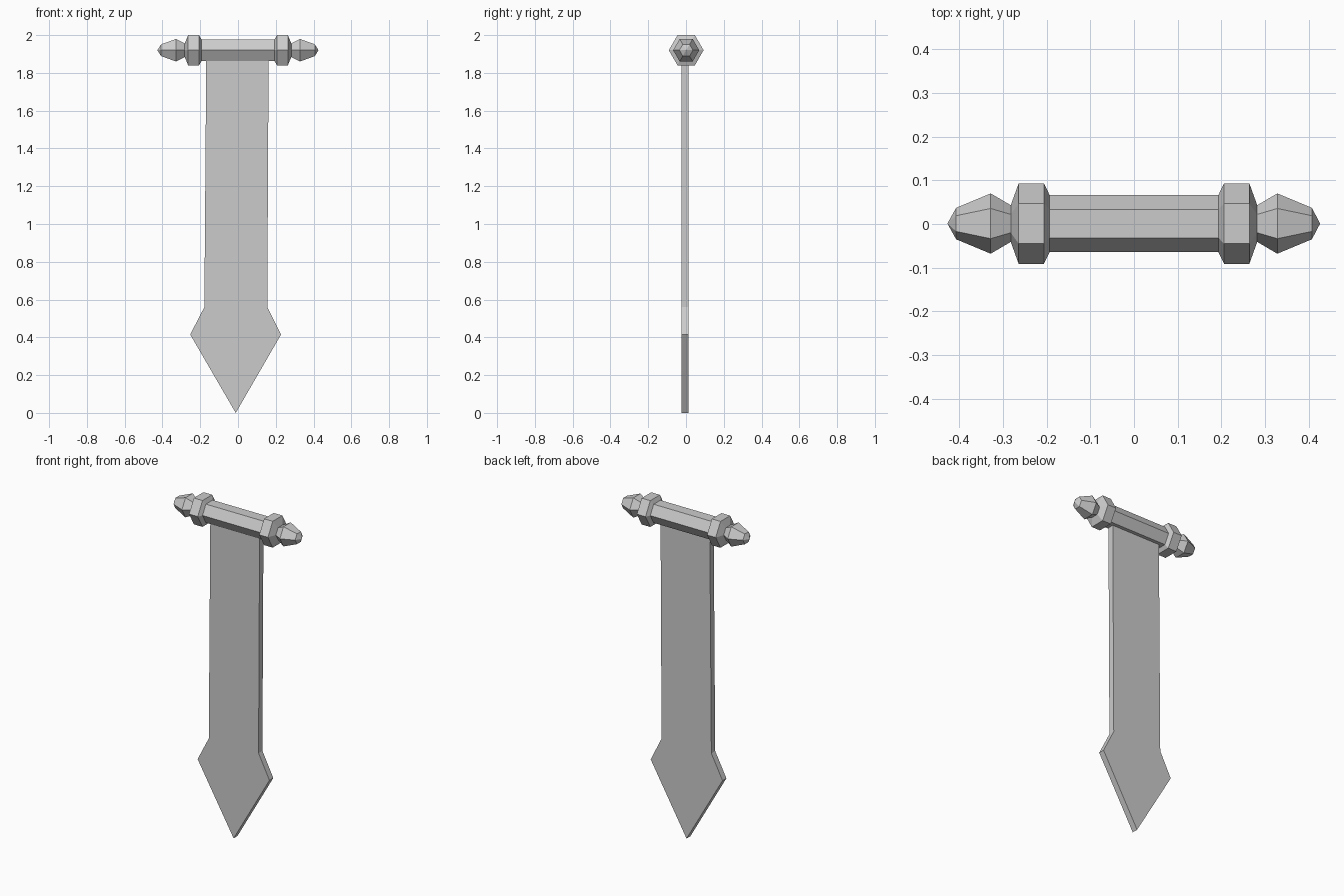
import bpy, bmesh
from math import cos, sin, pi

if "Cube" in bpy.data.objects:
    bpy.data.objects.remove(bpy.data.objects["Cube"])

POLE_Z = 1.92
SIDES = 6


def finish(name, bm):
    bmesh.ops.recalc_face_normals(bm, faces=bm.faces)
    mesh = bpy.data.meshes.new(name)
    bm.to_mesh(mesh)
    bm.free()
    obj = bpy.data.objects.new(name, mesh)
    bpy.context.collection.objects.link(obj)
    return obj


def lathe_x(name, profile, tips, y, z):
    """Hexagonal rings (x, radius) bridged along x, closed by a point at each end."""
    bm = bmesh.new()
    rings = [[bm.verts.new((x, y + r * cos(2 * pi * i / SIDES), z + r * sin(2 * pi * i / SIDES)))
              for i in range(SIDES)] for x, r in profile]
    ends = [bm.verts.new((x, y, z)) for x in tips]
    for i in range(SIDES):
        j = (i + 1) % SIDES
        for a, b in zip(rings, rings[1:]):
            bm.faces.new((a[i], a[j], b[j], b[i]))
        bm.faces.new((ends[0], rings[0][i], rings[0][j]))
        bm.faces.new((ends[1], rings[-1][j], rings[-1][i]))
    return finish(name, bm)


def extrude_y(name, outline, y0, y1):
    """Flat outline in x, z given thickness from y0 to y1."""
    bm = bmesh.new()
    face = bm.faces.new([bm.verts.new((x, y0, z)) for x, z in outline])
    new = bmesh.ops.extrude_face_region(bm, geom=[face])["geom"]
    bmesh.ops.translate(bm, vec=(0, y1 - y0, 0),
                        verts=[v for v in new if isinstance(v, bmesh.types.BMVert)])
    return finish(name, bm)


# Pole with collars and pointed finials: half profile, mirrored across x
half = [(0.193, 0.065), (0.206, 0.092), (0.264, 0.092), (0.282, 0.042),
        (0.328, 0.069), (0.407, 0.036)]
profile = [(-x, r) for x, r in reversed(half)] + half
lathe_x("pole", profile, (-0.427, 0.426), 0.001, POLE_Z)

# Hanging cloth with flared, pointed lower end, tucked into the pole
cloth = [(-0.168, 1.89), (-0.178, 0.56), (-0.253, 0.415), (-0.012, 0.0),
         (0.228, 0.415), (0.155, 0.56), (0.162, 1.89)]
extrude_y("banner_cloth", cloth, -0.025, 0.012)
